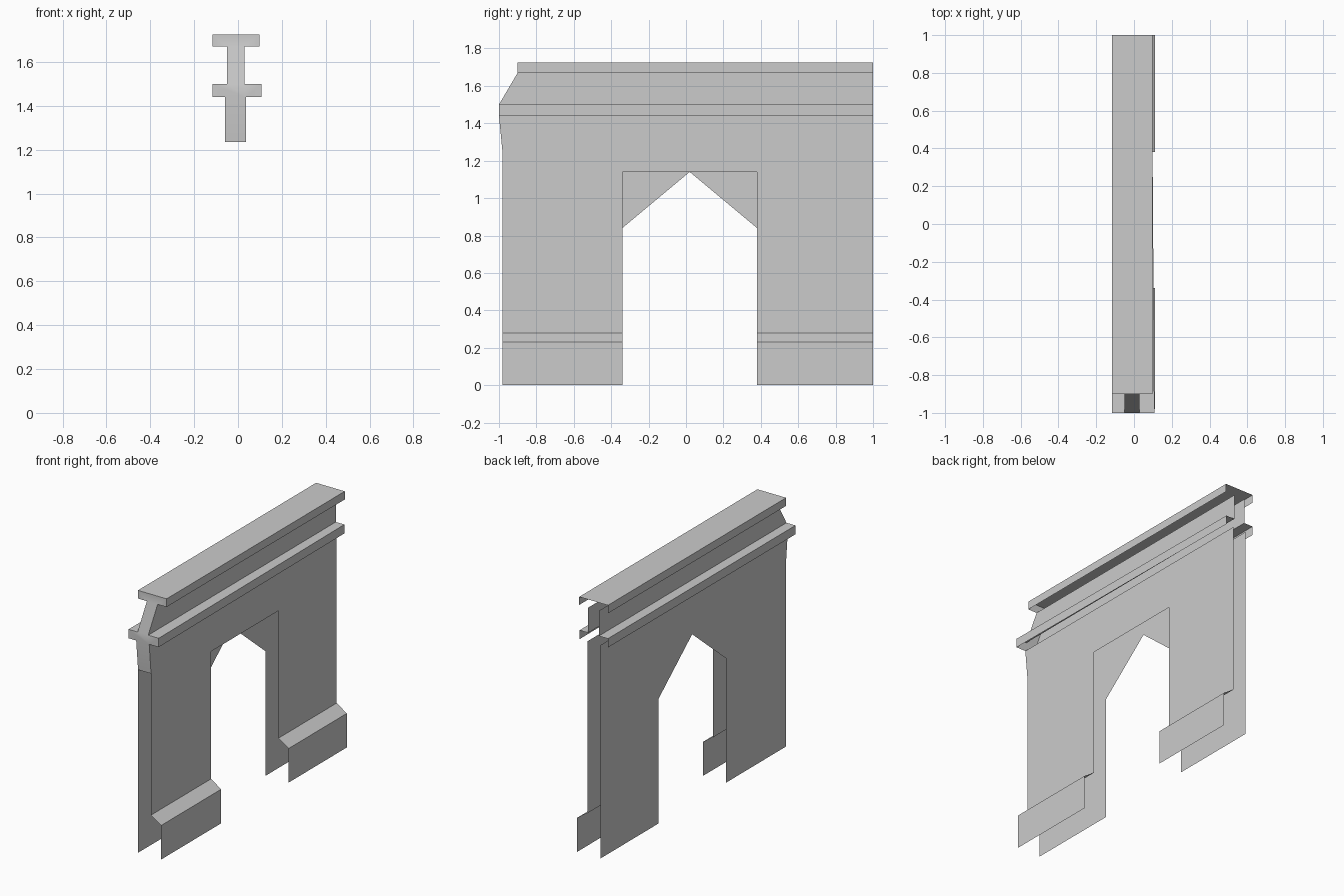
import bpy

cube = bpy.data.objects.get("Cube")
if cube:
    bpy.data.objects.remove(cube, do_unlink=True)

stone = bpy.data.materials.new("grey stone")
stone.use_nodes = True
GREY = (0.6, 0.6, 0.6, 1)
stone.diffuse_color = GREY
stone.node_tree.nodes["Principled BSDF"].inputs["Base Color"].default_value = GREY

# Key heights, wall planes and lengthwise limits
SILL, LEDGE_LOW, LEDGE_TOP, CAP_LOW, CAP_TOP = 1.235, 1.44, 1.5, 1.67, 1.725
OUT, IN = -0.06, 0.037
UP_OUT, UP_IN = -0.05, 0.03
EDGE, CAP_EDGE, LEDGE_EDGE = -0.117, 0.097, 0.108
FRONT, NOSE, CAP_FRONT, BACK = -0.98, -1.0, -0.9, 1.0
DOOR_A, DOOR_B, SPRING, CROWN = -0.34, 0.38, 0.84, 1.14


def make(name, verts, faces, smooth=False):
    mesh = bpy.data.meshes.new(name)
    mesh.from_pydata(verts, [], faces)
    mesh.materials.append(stone)
    for p in mesh.polygons:
        p.use_smooth = smooth
    obj = bpy.data.objects.new(name, mesh)
    bpy.context.collection.objects.link(obj)
    return obj


def wall(name, x, outline, side):
    """Upright sheet from a counterclockwise (y, z) outline, facing +x or -x."""
    ring = outline if side > 0 else outline[::-1]
    make(name, [(x, y, z) for y, z in ring], [list(range(len(ring)))])


def moulding(name, profile, y0, y1, back_profile=None):
    """Open (x, z) profile swept along y, outer faces on the left of travel."""
    n = len(profile)
    verts = [(x, y0, z) for x, z in profile]
    verts += [(x, y1, z) for x, z in back_profile or profile]
    make(name, verts, [(i, i + 1, n + i + 1, n + i) for i in range(n - 1)])


def main_wall(name, x, base, arch, side):
    outline = [(FRONT, base), (DOOR_A, base)] + arch + [(DOOR_B, base), (BACK, base),
               (BACK, LEDGE_LOW), (NOSE, LEDGE_LOW), (FRONT, SILL)]
    wall(name, x, outline, side)


# Main walls: pointed opening on one side, square opening on the other
main_wall("pointed_arch_wall", OUT, 0,
          [(DOOR_A, SPRING), (0.02, CROWN), (DOOR_B, SPRING)], -1)
main_wall("square_opening_wall", IN, 0.28,
          [(DOOR_A, CROWN), (DOOR_B, CROWN)], 1)

# Upper walls between ledge and cap
upper = [(NOSE, LEDGE_TOP), (BACK, LEDGE_TOP), (BACK, CAP_LOW), (CAP_FRONT, CAP_LOW)]
wall("upper_wall_right", UP_OUT, upper, -1)
wall("upper_wall_left", UP_IN, upper, 1)

# Plinths with sloped tops
for name, y0, y1 in (("front_plinth", FRONT, DOOR_A), ("back_plinth", DOOR_B, BACK)):
    moulding(name, [(IN, 0.28), (0.112, 0.23), (0.112, 0)], y0, y1)

# Ledges and cap
moulding("ledge_right", [(EDGE, LEDGE_LOW), (EDGE, LEDGE_TOP), (UP_OUT, LEDGE_TOP)],
         NOSE, BACK)
moulding("ledge_left",
         [(UP_IN, LEDGE_TOP), (LEDGE_EDGE, LEDGE_TOP), (LEDGE_EDGE, LEDGE_LOW)], NOSE, BACK,
         [(UP_IN, LEDGE_TOP), (0.094, LEDGE_TOP), (0.094, LEDGE_LOW)])
moulding("cap", [(EDGE, CAP_LOW), (EDGE, CAP_TOP), (CAP_EDGE, CAP_TOP), (CAP_EDGE, CAP_LOW)],
         CAP_FRONT, BACK)

# Front end face, stepping in and out with the mouldings
rows = [(OUT, IN, FRONT, SILL), (OUT, IN, NOSE, LEDGE_LOW),
        (EDGE, LEDGE_EDGE, NOSE, LEDGE_LOW), (EDGE, LEDGE_EDGE, NOSE, LEDGE_TOP),
        (UP_OUT, UP_IN, NOSE, LEDGE_TOP), (UP_OUT, UP_IN, CAP_FRONT, CAP_LOW),
        (EDGE, CAP_EDGE, CAP_FRONT, CAP_LOW), (EDGE, CAP_EDGE, CAP_FRONT, CAP_TOP)]
verts = [(x, y, z) for a, b, y, z in rows for x in (a, b)]
make("front_end", verts, [(0, 1, 3, 2), (4, 2, 3, 5, 7, 9, 8, 6),
                          (8, 9, 11, 10), (12, 10, 11, 13, 15, 14)], smooth=True)
